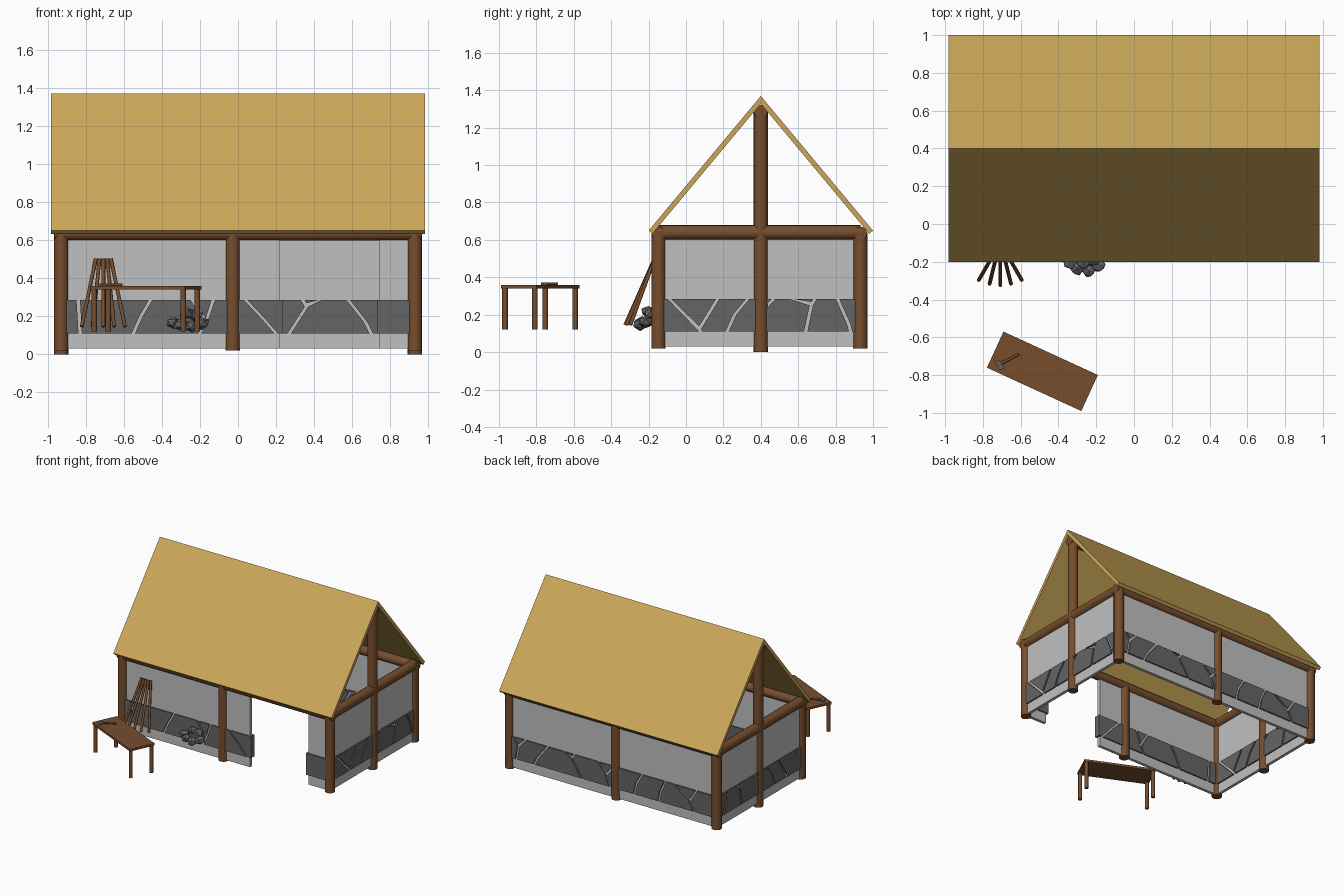
import bpy, bmesh, math, random
from mathutils import Vector, Matrix

if "Cube" in bpy.data.objects:
    bpy.data.objects.remove(bpy.data.objects["Cube"])
random.seed(4)


def material(name, *rgb):
    m = bpy.data.materials.new(name)
    m.use_nodes = True
    m.diffuse_color = (*rgb, 1)
    m.node_tree.nodes["Principled BSDF"].inputs["Base Color"].default_value = (*rgb, 1)
    return m


THATCH = material("straw_yellow", 0.60, 0.39, 0.10)
WOOD = material("brown_wood", 0.18, 0.075, 0.027)
PLASTER = material("pale_plaster", 0.53, 0.53, 0.53)
STONE = material("dark_stone", 0.13, 0.13, 0.13)


def finish(name, bm, mat):
    bmesh.ops.recalc_face_normals(bm, faces=bm.faces)
    mesh = bpy.data.meshes.new(name)
    bm.to_mesh(mesh)
    bm.free()
    mesh.materials.append(mat)
    ob = bpy.data.objects.new(name, mesh)
    bpy.context.collection.objects.link(ob)
    return ob


def prism(name, polys, axis, lo, hi, mat):
    """Extrude (u, z) outlines along the x or y axis."""
    bm = bmesh.new()
    for poly in polys:
        place = lambda d: [bm.verts.new((d, u, z) if axis == "x" else (u, d, z)) for u, z in poly]
        a, b = place(lo), place(hi)
        bm.faces.new(a)
        bm.faces.new(b)
        for i in range(len(a)):
            j = (i + 1) % len(a)
            bm.faces.new((a[i], a[j], b[j], b[i]))
    return finish(name, bm, mat)


def pole(name, start, end, radius, mat=WOOD, sides=16):
    """Round timber between two points."""
    start, end = Vector(start), Vector(end)
    d = end - start
    bm = bmesh.new()
    turn = Matrix.Translation((start + end) / 2) @ d.to_track_quat("Z", "Y").to_matrix().to_4x4()
    bmesh.ops.create_cone(bm, cap_ends=True, segments=sides, radius1=radius,
                          radius2=radius, depth=d.length, matrix=turn)
    for f in bm.faces:
        f.smooth = len(f.verts) == 4
    for e in bm.edges:
        e.smooth = all(f.smooth for f in e.link_faces)
    return finish(name, bm, mat)


def box(name, size, matrix, mat):
    bm = bmesh.new()
    bmesh.ops.create_cube(bm, size=1, matrix=matrix @ Matrix.Diagonal((*size, 1)))
    return finish(name, bm, mat)


# Wall panel with a band of cracked stone slabs
BASE, TOP = 0.11, 0.285


def stones(start, end, cracks, g=0.009):
    """Each crack is (bottom, fork, top left, top right, fork height)."""
    edges = [(start - g,) * 4 + (0.2,)] + cracks + [(end + g,) * 4 + (0.2,)]
    polys = []
    for a, b in zip(edges, edges[1:]):
        polys.append([(a[0] + g, BASE), (b[0] - g, BASE), (b[1] - g, b[4]),
                      (b[2] - g, TOP), (a[3] + g, TOP), (a[1] + g, a[4])])
    for _, fork, left, right, h in cracks:
        if right - left > 0.05:
            polys.append([(left + g, TOP), (fork, h + 2 * g), (right - g, TOP)])
    return polys


def wall(name, axis, at, start, end, cracks, stone_start=None, stone_end=None):
    panel = [(start, 0.03), (end, 0.03), (end, 0.63), (start, 0.63)]
    prism(name + "_wall", [panel], axis, at - 0.012, at + 0.012, PLASTER)
    s = start if stone_start is None else stone_start
    e = end if stone_end is None else stone_end
    prism(name + "_stone_band", stones(s, e, cracks), axis, at - 0.023, at + 0.023, STONE)


X, FRONT, BACK, RIDGE, MID = 0.93, -0.147, 0.932, 0.4, -0.028

wall("front_long", "y", FRONT, -X, 0.22,
     [(-0.83, -0.835, -0.84, -0.84, 0.2), (-0.55, -0.51, -0.46, -0.46, 0.2),
      (-0.20, -0.17, -0.24, -0.13, 0.17), (0.20, 0.13, 0.04, 0.04, 0.19)], stone_end=0.235)
wall("front_short", "y", FRONT, 0.745, X, [], stone_start=0.73)
wall("back", "y", BACK, -X, X,
     [(-0.74, -0.70, -0.76, -0.56, 0.19), (-0.42, -0.44, -0.48, -0.48, 0.2),
      (-0.20, -0.22, -0.27, -0.27, 0.2), (0.02, 0.05, -0.02, 0.12, 0.2),
      (0.27, 0.36, 0.34, 0.43, 0.25), (0.70, 0.67, 0.58, 0.58, 0.17),
      (0.86, 0.84, 0.78, 0.88, 0.22)])
for name, side in (("left_end", 1), ("right_end", -1)):
    wall(name, "x", side * X, FRONT, BACK,
         [(0.08, 0.07, -0.09, 0.30 - 0.13, 0.12), (0.22, 0.26, 0.33, 0.33, 0.2),
          (0.40, 0.42, 0.38, 0.47, 0.23), (0.64, 0.67, 0.56, 0.69, 0.25),
          (0.88, 0.87, 0.81, 0.81, 0.15)])

# Posts and beams
for row, y in (("front", FRONT), ("back", BACK)):
    for spot, x in (("left", X), ("middle", MID), ("right", -X)):
        pole(f"{row}_{spot}_post", (x, y, 0.02), (x, y, 0.64), 0.038)
    pole(f"{row}_eave_beam", (-0.965, y, 0.635), (0.965, y, 0.635), 0.036)
for spot, x in (("left", X), ("right", -X)):
    pole(f"{spot}_ridge_post", (x, RIDGE, 0), (x, RIDGE, 1.3), 0.038)
    pole(f"{spot}_tie_beam", (x, FRONT, 0.64), (x, BACK, 0.64), 0.039)
pole("ridge_beam", (-0.965, RIDGE, 1.285), (0.965, RIDGE, 1.285), 0.036)

# Roof slabs meeting at the ridge
for name, s in (("front_roof", -1), ("back_roof", 1)):
    outline = [(RIDGE + s * u, z) for u, z in ((0, 1.37), (0.6, 0.65), (0.58, 0.632), (0, 1.328))]
    prism(name, [outline], "x", -0.983, 0.983, THATCH)

# Work table
table = Matrix.Translation((-0.485, -0.78, 0)) @ Matrix.Rotation(math.radians(-24.7), 4, "Z")
box("table_top", (0.55, 0.21, 0.018), table @ Matrix.Translation((0, 0, 0.35)), WOOD)
for i in (-1, 1):
    for j in (-1, 1):
        foot = Vector((i * 0.258, j * 0.088, 0.12))
        pole("table_leg", table @ foot, table @ (foot + Vector((0, 0, 0.225))), 0.015, sides=10)

# Hatchet lying on the table
pole("hatchet_handle", (-0.725, -0.75, 0.366), (-0.61, -0.69, 0.366), 0.007, sides=8)
blade = Matrix.Translation((-0.712, -0.748, 0.366)) @ Matrix.Rotation(math.radians(-62), 4, "Z")
box("hatchet_head", (0.05, 0.026, 0.012), blade, STONE)

# Fan of poles leaning on the front wall
for i in range(5):
    k = i - 2
    pole("leaning_pole", (-0.708 + k * 0.057, -0.325 + k * k * 0.007, 0.145),
         (-0.708 + k * 0.02, -0.168, 0.5), 0.01, sides=8)

# Heap of rough stones
heap = [(-0.34, -0.2, 0.165), (-0.30, -0.235, 0.155), (-0.24, -0.245, 0.15), (-0.19, -0.215, 0.165),
        (-0.27, -0.2, 0.215), (-0.22, -0.19, 0.205)]
for spot in heap:
    bm = bmesh.new()
    bmesh.ops.create_icosphere(bm, subdivisions=1, radius=0.04)
    for v in bm.verts:
        v.co *= random.uniform(0.85, 1.15)
        v.co.z *= 0.85
        v.co += Vector(spot)
    finish("heap_stone", bm, STONE)
